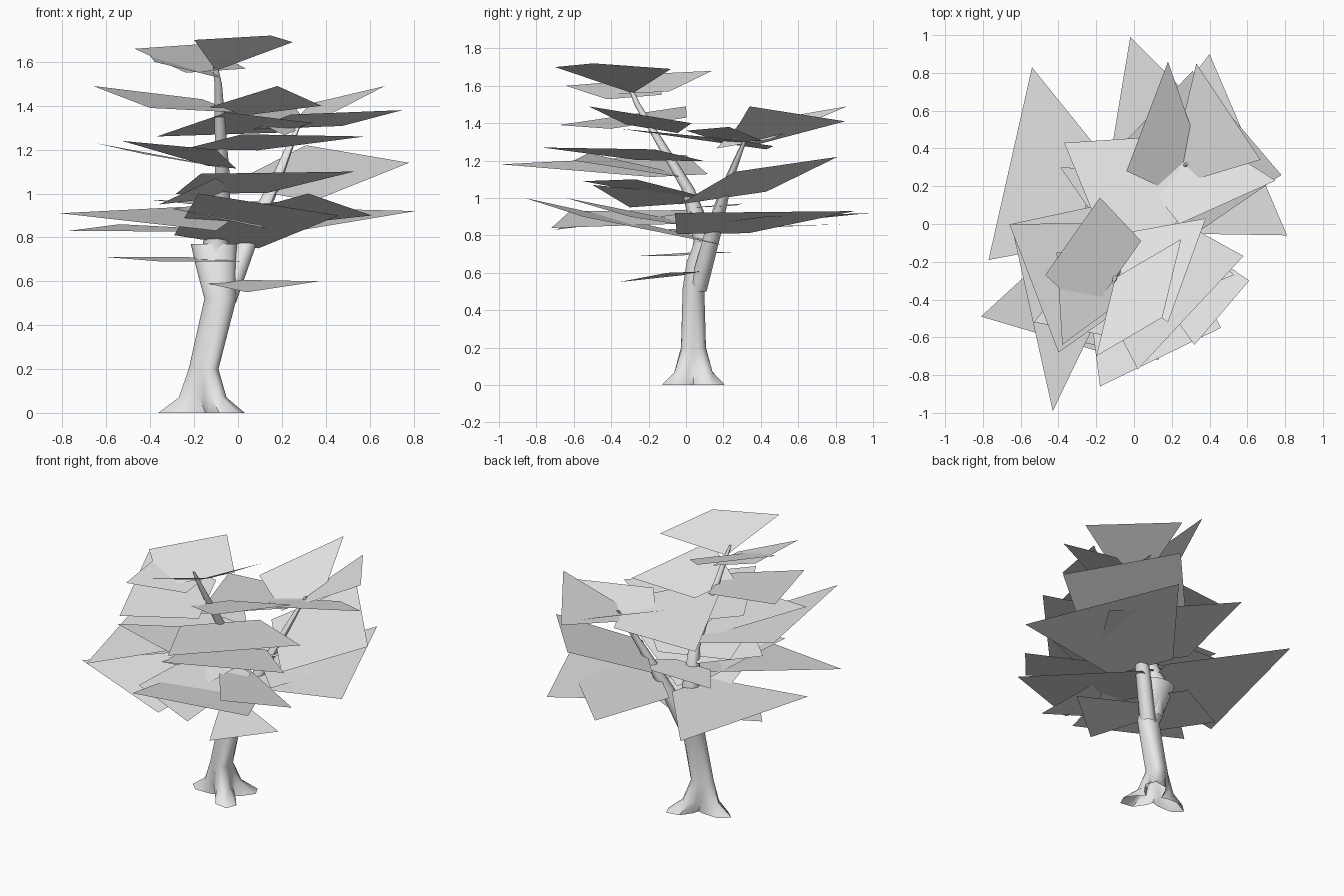
import bpy
import bmesh
import math
from mathutils import Vector

default_cube = bpy.data.objects.get("Cube")
if default_cube:
    bpy.data.objects.remove(default_cube, do_unlink=True)


def make_material(name, colour):
    material = bpy.data.materials.new(name)
    material.use_nodes = True
    material.diffuse_color = colour
    shader = next(n for n in material.node_tree.nodes if n.type == "BSDF_PRINCIPLED")
    shader.inputs["Base Color"].default_value = colour
    return material


pale_grey = make_material("pale grey", (0.8, 0.8, 0.8, 1))


def add_object(name, bm):
    mesh = bpy.data.meshes.new(name)
    bm.to_mesh(mesh)
    bm.free()
    mesh.materials.append(pale_grey)
    obj = bpy.data.objects.new(name, mesh)
    bpy.context.collection.objects.link(obj)
    return obj


def tube(name, stations, sides, shaping=()):
    """Skin rings along stations of (x, y, z, radius).
    Shaping gives each ring a three-root flare and a front-to-back scale."""
    bm = bmesh.new()
    rings = []
    for index, (x, y, z, radius) in enumerate(stations):
        flare, depth = shaping[index] if shaping else (0, 1)
        ring = []
        for side in range(sides):
            angle = math.tau * side / sides
            reach = radius * (1 - flare * math.cos(angle * 3))
            ring.append(bm.verts.new((x + reach * math.cos(angle),
                                      y + reach * math.sin(angle) * depth, z)))
        rings.append(ring)
    for low, high in zip(rings, rings[1:]):
        for side in range(sides):
            after = (side + 1) % sides
            bm.faces.new((low[side], low[after], high[after], high[side]))
    bm.faces.new(rings[-1])
    obj = add_object(name, bm)
    bpy.ops.object.select_all(action="DESELECT")
    obj.select_set(True)
    bpy.context.view_layer.objects.active = obj
    bpy.ops.object.shade_smooth_by_angle(angle=math.radians(50))


def point_at(stations, height):
    """Find the centre of a branch at a given height."""
    for low, high in zip(stations, stations[1:]):
        if height <= high[2]:
            blend = (height - low[2]) / (high[2] - low[2])
            return Vector(low[:3]).lerp(Vector(high[:3]), blend)
    return Vector(stations[-1][:3])


def foliage(name, branch, leaves):
    """Flat sprays: height on the branch, two outer tips, and inner width.
    With no inner width the spray becomes a full diamond with a far tip."""
    bm = bmesh.new()
    for height, tip_a, tip_b, width in leaves:
        root = point_at(branch, height)
        a, b = Vector(tip_a), Vector(tip_b)
        if width:
            half = (a - b) * width / 2
            corners = [root + half, a, b, root - half]
        else:
            far = a + b - root
            far.z = max(a.z, b.z) + 0.02
            corners = [root, a, far, b]
        face = bm.faces.new([bm.verts.new(corner) for corner in corners])
        face.normal_update()
        if face.normal.z < 0:
            face.normal_flip()
    add_object(name, bm)


# Trunk with three flared roots, and the two limbs it forks into
trunk = [(-.12, .04, 0, .15), (-.14, .04, .07, .1), (-.15, .04, .2, .068),
         (-.08, .04, .52, .073), (-.1, .07, .66, .09), (-.11, .11, .77, .105)]
leader = [(-.1, .06, .55, .06), (-.1, .1, .77, .06), (-.07, .01, 1.05, .035),
          (-.09, -.26, 1.5, .017), (-.11, -.31, 1.62, .008)]
rear_limb = [(-.06, .06, .5, .05), (.05, .14, .8, .045), (.17, .21, 1.05, .028),
             (.25, .29, 1.25, .015), (.28, .32, 1.32, .008)]
tube("trunk", trunk, 18,
     [(.62, .8), (.3, .9), (.1, .95), (0, .8), (0, .75), (0, .6)])
tube("leader_limb", leader, 8)
tube("rear_limb", rear_limb, 8)

# Lowest sprays around the fork
foliage("lower_foliage", leader, [
    (.60, (.37, -.1, .6), (.04, -.36, .55), .3),
    (.70, (-.6, .05, .71), (-.35, -.26, .69), 1),
    (.83, (-.54, .83, .86), (-.77, -.19, .83), .3),
    (.93, (-.81, -.49, .91), (-.1, -.7, .83), .3),
    (.78, (-.18, -.86, 1), (.46, -.55, .9), .6),
    (.85, (.61, -.3, .9), (.32, -.64, 1), .4),
    (.90, (.13, -.72, .84), (-.3, -.62, .93), .8),
])

# Middle sprays on the leader
foliage("middle_foliage", leader, [
    (.95, (-.39, .3, .97), (.29, .27, .96), .4),
    (1, (-.36, -.3, .95), (-.1, -.5, 1.07), .4),
    (1, (.53, -.27, 1.1), (-.17, -.55, 1.09), .6),
    (1.12, (-.53, -.52, 1.24), (-.1, -.6, 1.2), .3),
    (1.12, (-.65, 0, 1.23), (-.43, -.99, 1.18), .3),
    (1.2, (.58, -.17, 1.26), (.02, -.77, 1.27), .6),
])

# Crown sprays on the leader
foliage("crown_foliage", leader, [
    (1.37, (.18, -.52, 1.49), (.38, .03, 1.4), .5),
    (1.4, (-.66, 0, 1.49), (-.4, -.68, 1.39), .6),
    (1.54, (-.41, -.15, 1.64), (-.38, -.64, 1.6), .6),
    (1.56, (-.47, -.27, 1.66), (-.18, .14, 1.68), .95),
    (1.56, (-.2, -.7, 1.7), (.25, -.08, 1.69), 0),
])

# Sprays on the rear limb
foliage("rear_foliage", rear_limb, [
    (.81, (.4, .9, .93), (.81, -.06, .92), .4),
    (.85, (-.02, .99, .92), (.55, .42, .9), .7),
    (1, (.31, .81, 1.22), (.78, .26, 1.14), .85),
    (1.29, (.18, .86, 1.49), (-.04, .28, 1.39), .5),
    (1.3, (-.37, .43, 1.26), (-.05, -.35, 1.37), .4),
    (1.3, (.67, .34, 1.49), (.33, .85, 1.41), .3),
    (1.3, (.75, .23, 1.38), (.24, 0, 1.36), .8),
])
